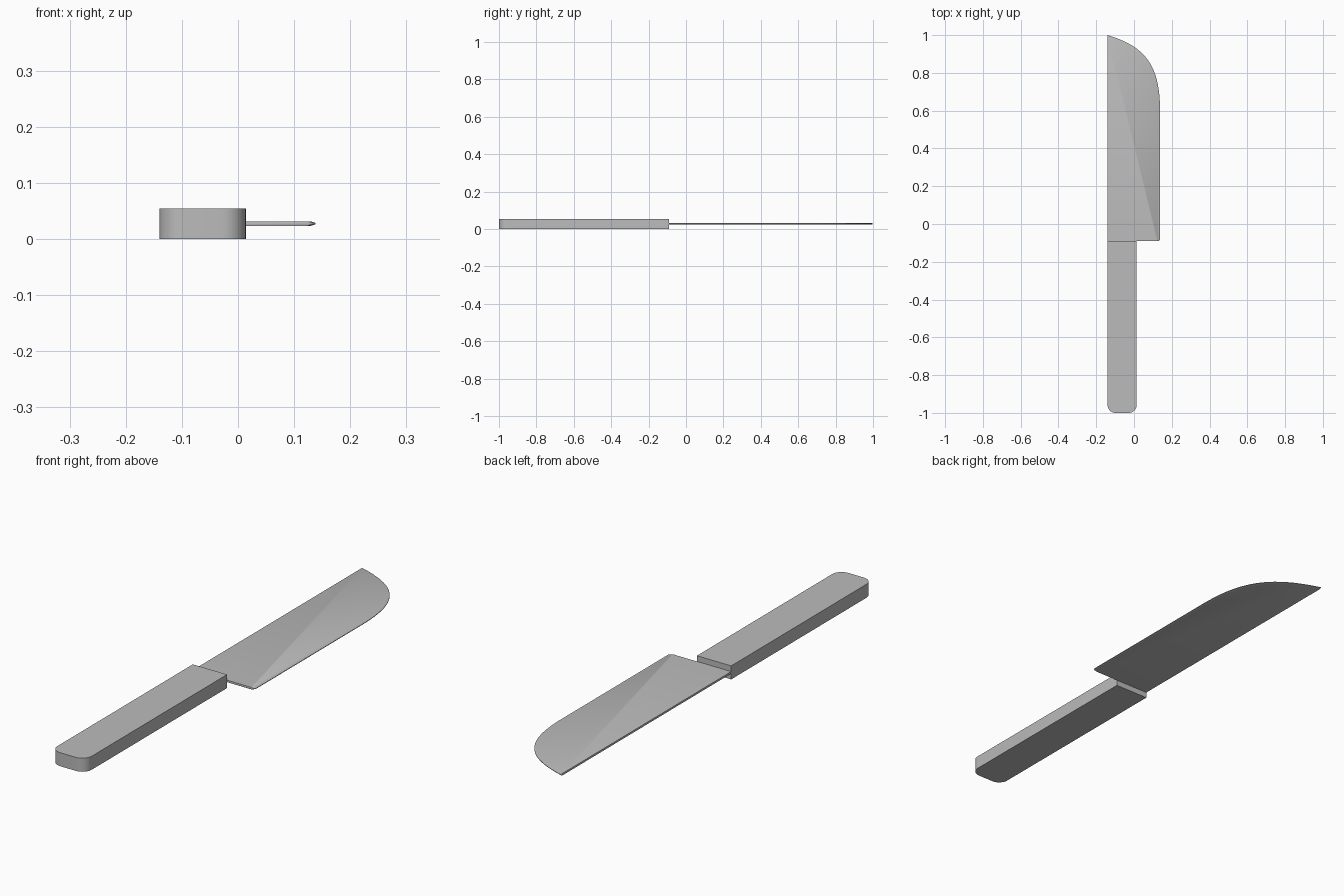
import bpy, bmesh, math
from mathutils import Vector
from mathutils.geometry import interpolate_bezier

if "Cube" in bpy.data.objects:
    bpy.data.objects.remove(bpy.data.objects["Cube"])

grey = bpy.data.materials.new("plain_grey")
grey.diffuse_color = (0.5, 0.5, 0.5, 1)
grey.use_nodes = True
grey.node_tree.nodes["Principled BSDF"].inputs["Base Color"].default_value = grey.diffuse_color


def loft(name, rings):
    """Closed solid through matching rings of 3D points, capped at both ends."""
    bm = bmesh.new()
    loops = [[bm.verts.new(p) for p in ring] for ring in rings]
    n = len(loops[0])
    for a, b in zip(loops, loops[1:]):
        for i in range(n):
            j = (i + 1) % n
            bm.faces.new((a[i], a[j], b[j], b[i]))
    bm.faces.new(loops[0][::-1])
    bm.faces.new(loops[-1])
    bmesh.ops.recalc_face_normals(bm, faces=bm.faces)
    mesh = bpy.data.meshes.new(name)
    bm.to_mesh(mesh)
    bm.free()
    mesh.materials.append(grey)
    ob = bpy.data.objects.new(name, mesh)
    bpy.context.collection.objects.link(ob)
    bpy.context.view_layer.objects.active = ob
    ob.select_set(True)
    bpy.ops.object.shade_smooth_by_angle(angle=math.radians(30))
    ob.select_set(False)
    return ob


def arc(cx, cy, r, start, end, steps=8):
    angles = [math.radians(start + (end - start) * i / steps) for i in range(steps + 1)]
    return [(cx + r * math.cos(a), cy + r * math.sin(a)) for a in angles]


# Handle: flat bar with a rounded butt
LEFT, RIGHT, BUTT, JOIN, R = -0.14, 0.014, -1.0, -0.09, 0.042
handle = [(LEFT, JOIN)]
handle += arc(LEFT + R, BUTT + R, R, 180, 270)
handle += arc(RIGHT - R, BUTT + R, R, 270, 360)
handle += [(RIGHT, JOIN)]
loft("handle", [[(x, y, z) for x, y in handle] for z in (0, 0.055)])


# Blade: straight spine, curved belly with a narrow ground edge
def blade_outline(inset):
    edge = 0.138 - inset
    r = 0.01
    heel = arc(edge - r, JOIN + r, r, 270, 360, 4)
    belly = interpolate_bezier(Vector((edge, 0.60)), Vector((edge, 0.84 - inset)),
                               Vector((0.06 - inset, 0.94 - inset)),
                               Vector((LEFT, 1.0 - inset)), 20)
    return [(LEFT, JOIN)] + heel + [(p.x, p.y) for p in belly]


layers = [(0.0237, 0.008), (0.0265, 0), (0.0290, 0), (0.0318, 0.008)]
loft("blade", [[(x, y, z) for x, y in blade_outline(i)] for z, i in layers])
